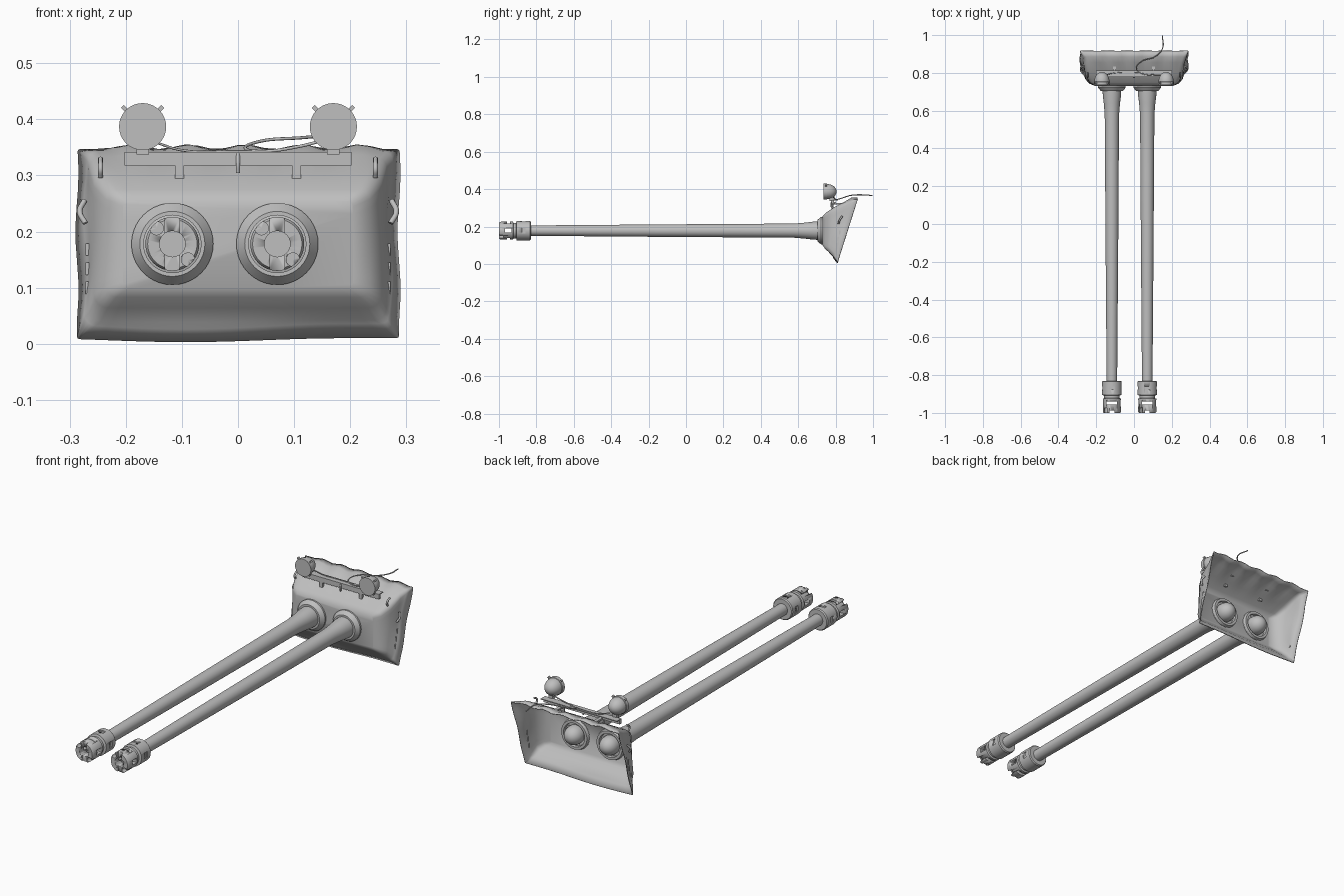
import bpy, bmesh, math
from mathutils import Vector, Matrix

if "Cube" in bpy.data.objects:
    bpy.data.objects.remove(bpy.data.objects["Cube"])

grey = bpy.data.materials.new("plain grey")
grey.diffuse_color = (0.52, 0.52, 0.52, 1)
grey.use_nodes = True
grey.node_tree.nodes["Principled BSDF"].inputs["Base Color"].default_value = grey.diffuse_color


def finish(name, bm, angle=35):
    bmesh.ops.recalc_face_normals(bm, faces=bm.faces)
    me = bpy.data.meshes.new(name)
    bm.to_mesh(me)
    bm.free()
    ob = bpy.data.objects.new(name, me)
    bpy.context.collection.objects.link(ob)
    me.materials.append(grey)
    bpy.ops.object.select_all(action='DESELECT')
    ob.select_set(True)
    bpy.context.view_layer.objects.active = ob
    bpy.ops.object.shade_smooth_by_angle(angle=math.radians(angle))
    return ob


def lathe(name, x, z, profile, n=40):
    """Revolve (y, radius) points about a y-parallel axis; radius 0 closes an end."""
    bm = bmesh.new()
    rings = []
    for y, r in profile:
        if r == 0:
            rings.append([bm.verts.new((x, y, z))] * n)
        else:
            rings.append([bm.verts.new((x + r * math.cos(2 * math.pi * i / n), y,
                                        z + r * math.sin(2 * math.pi * i / n))) for i in range(n)])
    for a, b in zip(rings, rings[1:]):
        for i in range(n):
            j = (i + 1) % n
            bm.faces.new(list(dict.fromkeys((a[i], a[j], b[j], b[i]))))
    return finish(name, bm)


def box(name, c, s, rot=0):
    bm = bmesh.new()
    bmesh.ops.create_cube(bm, size=1)
    bm.transform(Matrix.Translation(c) @ Matrix.Rotation(rot, 4, 'Y') @ Matrix.Diagonal((*s, 1)))
    return finish(name, bm)


def tube(name, pts, r):
    """Round cord through the given points."""
    cu = bpy.data.curves.new(name, 'CURVE')
    cu.dimensions = '3D'
    cu.bevel_depth, cu.bevel_resolution, cu.resolution_u = r, 2, 8
    cu.use_fill_caps = True
    sp = cu.splines.new('BEZIER')
    sp.bezier_points.add(len(pts) - 1)
    for p, co in zip(sp.bezier_points, pts):
        p.co = co
        p.handle_left_type = p.handle_right_type = 'AUTO'
    ob = bpy.data.objects.new(name, cu)
    bpy.context.collection.objects.link(ob)
    cu.materials.append(grey)


def cut(ob, cutters):
    for c in cutters:
        m = ob.modifiers.new("cut", 'BOOLEAN')
        m.operation, m.object, m.solver = 'DIFFERENCE', c, 'EXACT'
        bpy.context.view_layer.objects.active = ob
        bpy.ops.object.modifier_apply(modifier=m.name)
        bpy.data.objects.remove(c)


AZ = 0.178
for side, x in (("left", -0.117), ("right", 0.07)):
    # tapered tube with a flared root
    lathe(side + "_barrel", x, AZ, [(-0.86, 0), (-0.86, 0.027), (-0.8, 0.028), (-0.1, 0.0335),
          (0.3, 0.036), (0.58, 0.038), (0.64, 0.043), (0.68, 0.048), (0.72, 0.05), (0.72, 0)])
    lathe(side + "_root_collar", x, AZ, [(0.703, 0.048), (0.703, 0.058), (0.722, 0.073),
          (0.735, 0.073), (0.735, 0.048), (0.703, 0.048)])
    # muzzle brake with bore, ports and slots
    brake = lathe(side + "_muzzle_brake", x, AZ, [(-1, 0), (-1, 0.044), (-0.994, 0.048),
                  (-0.925, 0.048), (-0.922, 0.041), (-0.908, 0.041), (-0.905, 0.052),
                  (-0.835, 0.052), (-0.83, 0.048), (-0.83, 0)])
    cut(brake, [
        lathe("bore_cutter", x, AZ, [(-1.05, 0), (-1.05, 0.023), (-0.92, 0.023), (-0.92, 0)], 24),
        lathe("port_cutter", x - 0.028, AZ + 0.028, [(-1.05, 0), (-1.05, 0.012), (-0.975, 0.012), (-0.975, 0)], 16),
        lathe("port_cutter", x + 0.028, AZ - 0.028, [(-1.05, 0), (-1.05, 0.012), (-0.975, 0.012), (-0.975, 0)], 16),
        box("slot_cutter", (x, -0.948, AZ), (0.055, 0.016, 0.2)),
        box("window_cutter", (x, -0.95, AZ), (0.2, 0.035, 0.022)),
        box("notch_cutter", (x, -1.0, AZ), (0.026, 0.024, 0.2)),
        box("key_cutter", (x, -0.868, AZ + 0.055), (0.03, 0.018, 0.02)),
        box("key_cutter", (x + 0.055, -0.868, AZ), (0.02, 0.018, 0.03)),
        box("key_cutter", (x - 0.055, -0.868, AZ), (0.02, 0.018, 0.03))])
    # rounded plug and ring inside the cover
    dome = [(0.745 + 0.05 * math.sin(t * math.pi / 16), 0.044 * math.cos(t * math.pi / 16)) for t in range(8)]
    lathe(side + "_inner_plug", x, AZ, [(0.732, 0.044)] + dome + [(0.795, 0)])
    lathe(side + "_inner_ring", x, AZ, [(0.732, 0.054), (0.748, 0.056), (0.748, 0.068),
                                        (0.732, 0.073), (0.732, 0.054)])

# fabric cover: rounded rings from the front face back to the tilted, rumpled rim
RINGS = [  # half width, z low, z high, y low, y high, corner radius
    (0.205, 0.100, 0.255, 0.730, 0.730, 0.010),
    (0.235, 0.083, 0.275, 0.742, 0.750, 0.018),
    (0.257, 0.064, 0.305, 0.762, 0.795, 0.025),
    (0.266, 0.042, 0.333, 0.785, 0.855, 0.022),
    (0.272, 0.036, 0.343, 0.790, 0.885, 0.018),
    (0.287, 0.010, 0.347, 0.810, 0.917, 0.005)]
bm = bmesh.new()
loops = []
for k, (hx, z0, z1, y0, y1, r) in enumerate(RINGS):
    pts = []
    corners = [(hx - r, z0 + r, -90), (hx - r, z1 - r, 0), (-hx + r, z1 - r, 90), (-hx + r, z0 + r, 180)]
    for q, (cx, cz, a0) in enumerate(corners):
        for s in range(5):
            a = math.radians(a0 + 22.5 * s)
            pts.append((cx + r * math.cos(a), cz + r * math.sin(a)))
        nx, nz, na = corners[(q + 1) % 4]
        ex, ez = nx + r * math.cos(math.radians(na)), nz + r * math.sin(math.radians(na))
        lx, lz = pts[-1]
        n = 24 if q % 2 else 10
        pts += [(lx + (ex - lx) * i / n, lz + (ez - lz) * i / n) for i in range(1, n)]
    ring = []
    for px, pz in pts:
        y = y0 + (y1 - y0) * (pz - z0) / (z1 - z0)
        w = (0, 0, 0, 0.35, 1, 0.7)[k]
        if pz > z1 - 0.01 and abs(px) < hx - 0.03:      # gathers along the top
            pz += w * (0.006 + 0.006 * math.sin(px * 62 + 0.8))
        elif pz < z0 + 0.01:                            # sagging hem
            pz -= w * 0.005 * (1 + math.sin(px * 11 + 2.6)) * (px < 0.2)
        else:
            px += w * 0.004 * math.sin(pz * 30 + k)
        ring.append(bm.verts.new((px, y, pz)))
    loops.append(ring)
bm.faces.new(loops[0])
for a, b in zip(loops, loops[1:]):
    for i in range(len(a)):
        j = (i + 1) % len(a)
        bm.faces.new((a[i], a[j], b[j], b[i]))
cover = finish("fabric_cover", bm, 50)
sol = cover.modifiers.new("thickness", 'SOLIDIFY')
sol.thickness, sol.offset = 0.004, -1

# lamp rail with bent feet reaching the cover
box("lamp_rail", (0, 0.785, 0.330), (0.404, 0.012, 0.024))
box("lamp_rail_ledge", (0, 0.797, 0.340), (0.404, 0.03, 0.004))
for s, side in ((-1, "left"), (1, "right")):
    box(side + "_rail_foot", (s * 0.104, 0.784, 0.302), (0.016, 0.010, 0.036))
    box(side + "_rail_brace", (s * 0.104, 0.81, 0.322), (0.016, 0.05, 0.008))
    # lamp: flat glass front, rounded shell, ears and stand
    x = s * 0.17
    shell = [(0.755 + 0.05 * math.sin(t * math.pi / 16), 0.040 * math.cos(t * math.pi / 16)) for t in range(8)]
    lathe(side + "_lamp", x, 0.387, [(0.735, 0), (0.735, 0.042), (0.753, 0.042)] + shell + [(0.805, 0)], 32)
    for e in (-1, 1):
        box(side + "_lamp_ear", (x + e * 0.031, 0.748, 0.387 + 0.031), (0.007, 0.012, 0.014), e * math.pi / 4)
    box(side + "_lamp_stand", (x, 0.775, 0.348), (0.022, 0.018, 0.022))
    # toggles and side fasteners
    tube(side + "_toggle", [(s * 0.245, 0.785, 0.297), (s * 0.245, 0.778, 0.313), (s * 0.245, 0.80, 0.33)], 0.0045)
    tube(side + "_side_fastener", [(s * 0.272, 0.815, 0.215), (s * 0.282, 0.822, 0.235), (s * 0.274, 0.835, 0.255)], 0.005)
    for i in range(3):
        box(side + "_lace", (s * 0.268, 0.806 + i * 0.008, 0.10 + i * 0.034), (0.008, 0.006, 0.022))
tube("centre_toggle", [(0, 0.778, 0.305), (0, 0.776, 0.32), (0, 0.782, 0.338)], 0.004)

# lamp lead trailing off the back
tube("power_lead", [(0.15, 0.998, 0.366), (0.151, 0.93, 0.370), (0.11, 0.885, 0.367), (0.04, 0.86, 0.361),
                    (0.013, 0.82, 0.348), (0.04, 0.797, 0.343), (0.11, 0.79, 0.352), (0.16, 0.79, 0.365)], 0.0028)
tube("link_lead", [(-0.15, 0.79, 0.36), (-0.10, 0.80, 0.345), (0, 0.803, 0.343), (0.05, 0.80, 0.343)], 0.0022)
